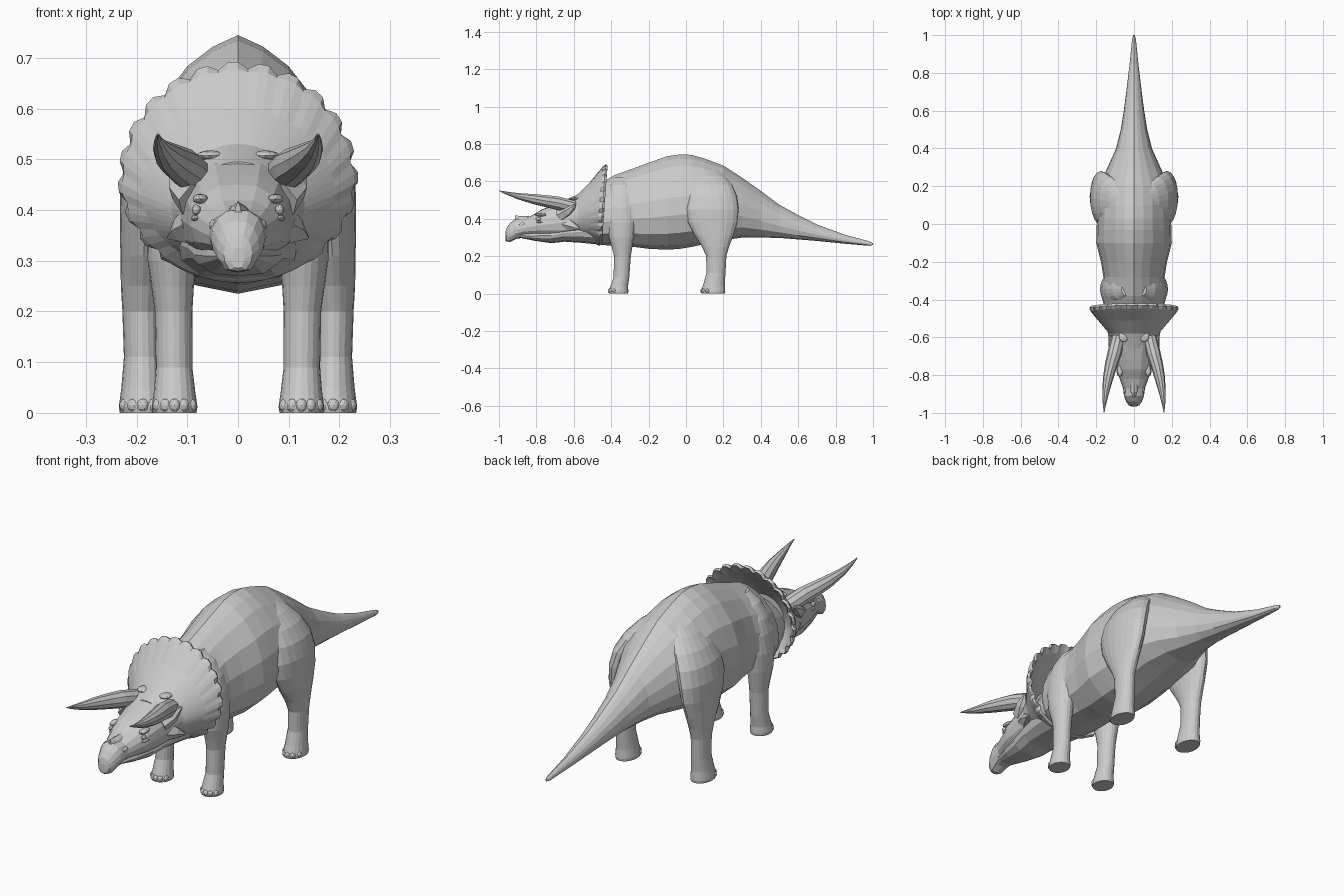
import bpy, bmesh
from math import sin, cos, pi, radians
from mathutils import Vector, Matrix


def finish(name, bm, mirror=False):
    bmesh.ops.recalc_face_normals(bm, faces=bm.faces)
    mesh = bpy.data.meshes.new(name)
    bm.to_mesh(mesh)
    bm.free()
    ob = bpy.data.objects.new(name, mesh)
    bpy.context.collection.objects.link(ob)
    if mirror:
        mod = ob.modifiers.new("mirror", 'MIRROR')
        mod.use_mirror_merge = False
    return ob


def loft(name, rings, mirror=False):
    """Skin a series of equal closed rings and cap both ends."""
    bm = bmesh.new()
    loops = [[bm.verts.new(p) for p in ring] for ring in rings]
    n = len(loops[0])
    for a, b in zip(loops, loops[1:]):
        for i in range(n):
            j = (i + 1) % n
            bm.faces.new((a[i], a[j], b[j], b[i]))
    bm.faces.new(loops[0])
    bm.faces.new(loops[-1])
    return finish(name, bm, mirror)


def profile_loft(name, half, sections):
    """Loft a symmetric half profile through (y, top, bottom, half width)."""
    full = half + [(-u, v) for u, v in half[-2:0:-1]]
    return loft(name, [[(u * w, y, bot + v * (top - bot)) for u, v in full]
                       for y, top, bot, w in sections])


def tube(name, path, sides=10):
    """Mirrored tapering tube along (x, y, z, radius)."""
    pts = [Vector(p[:3]) for p in path]
    rings = []
    for i, p in enumerate(path):
        d = pts[min(i + 1, len(pts) - 1)] - pts[max(i - 1, 0)]
        q = d.to_track_quat('Z', 'Y')
        rings.append([pts[i] + q @ Vector((p[3] * cos(2 * pi * k / sides),
                                           p[3] * sin(2 * pi * k / sides), 0))
                      for k in range(sides)])
    return loft(name, rings, True)


def blobs(name, items, mirror=True):
    """Small ellipsoids given as (centre, radii)."""
    bm = bmesh.new()
    for c, r in items:
        m = Matrix.Translation(c) @ Matrix.Diagonal((*r, 1))
        bmesh.ops.create_icosphere(bm, subdivisions=2, radius=1, matrix=m)
    return finish(name, bm, mirror)


# Body and tail, with a ridge along the spine
body_half = [(0, 1), (.25, .955), (.5, .88), (.8, .73), (.96, .55), (1, .36),
             (.87, .17), (.5, .04), (0, 0)]
profile_loft("body_and_tail", body_half, [
    (-.60, .47, .285, .10), (-.47, .54, .265, .13), (-.44, .60, .26, .158),
    (-.38, .635, .255, .172), (-.28, .67, .25, .162), (-.20, .70, .24, .175),
    (-.10, .735, .235, .20), (-.03, .745, .24, .198), (.03, .742, .25, .196),
    (.10, .722, .265, .197), (.20, .685, .285, .185), (.30, .62, .30, .14),
    (.40, .55, .30, .095), (.50, .475, .298, .070), (.60, .42, .29, .054),
    (.70, .37, .282, .041), (.85, .315, .267, .023), (.98, .28, .256, .010),
    (1.0, .27, .26, .004)])

# Skull with hooked beak, and lower jaw
head_half = [(0, 1), (.4, .985), (.75, .86), (.95, .66), (1, .46), (.92, .26),
             (.6, .05), (0, 0)]
profile_loft("skull", head_half, [
    (-.966, .325, .285, .012), (-.96, .350, .279, .028), (-.94, .378, .277, .042),
    (-.91, .400, .292, .053), (-.87, .400, .308, .058), (-.82, .420, .306, .076),
    (-.77, .450, .298, .093), (-.72, .470, .290, .101), (-.65, .495, .285, .112),
    (-.58, .505, .290, .120)])
profile_loft("lower_jaw", head_half, [
    (-.93, .315, .292, .022), (-.88, .325, .297, .042), (-.81, .34, .283, .064),
    (-.72, .36, .270, .084), (-.65, .38, .278, .098), (-.56, .40, .272, .112),
    (-.46, .40, .262, .125)])

# Frill: flared shell with a scalloped rim and hollow back
N = 72
frill = []
for cz, r, y, wide, scallop in [
        (.395, .10, -.66, 1, 0), (.405, .125, -.58, 1.05, 0), (.43, .17, -.51, 1.12, 0),
        (.452, .224, -.463, 1.02, .3), (.455, .233, -.447, 1, 1), (.455, .227, -.436, 1, 1),
        (.45, .20, -.458, 1.05, 0), (.43, .155, -.50, 1.12, 0), (.41, .10, -.56, 1, 0)]:
    ring = []
    for k in range(N):
        a = 2 * pi * k / N
        rr = r * (1 - .15 * max(0, -cos(a)) ** 1.3)
        if cos(a) > -.75:
            rr += scallop * (-.009 if k % 3 == 1 else .004)
        lean = .016 * cos(a) * (1 if r > .19 else 0)
        ring.append((wide * rr * sin(a), y + lean, cz + rr * cos(a)))
    frill.append(ring)
loft("frill", frill)

# Brow horns, nose horn and cheek spikes
tube("brow_horn", [(.083, -.60, .462, .037), (.105, -.69, .485, .037),
                   (.122, -.75, .495, .033), (.138, -.82, .507, .027),
                   (.151, -.90, .522, .017), (.157, -.96, .538, .008),
                   (.158, -.998, .55, .002)])
profile_loft("nose_horn", [(0, 1), (.5, .7), (1, 0), (0, -.2)], [
    (-.915, .418, .385, .008), (-.89, .416, .385, .025), (-.84, .414, .395, .03)])
tube("cheek_spike", [(.08, -.63, .37, .045), (.112, -.60, .36, .026), (.138, -.57, .345, .003)], 6)
tube("horn_base_fin", [(.085, -.67, .42, .038), (.112, -.63, .445, .028), (.132, -.59, .475, .004)], 6)

# Eyes, brows, nostrils and frill knobs
blobs("eye", [((.082, -.79, .400), (.009, .014, .011))])
blobs("face_ridges", [((.074, -.775, .422), (.016, .032, .010)),
                      ((.082, -.775, .384), (.011, .028, .007)),
                      ((.047, -.875, .370), (.010, .020, .012)),
                      ((.055, -.595, .508), (.026, .030, .010))])


# Legs: lofted ellipses (z, x, y, rx, ry)
def leg(name, rows, toe_r):
    n = 20
    loft(name, [[(x + rx * cos(2 * pi * k / n), y + ry * sin(2 * pi * k / n), z)
                 for k in range(n)] for z, x, y, rx, ry in rows], True)
    _, x, y, rx, ry = rows[1]
    toes = []
    for deg in (-150, -118, -90, -62, -30):
        a = radians(deg)
        toes.append(((x + rx * .82 * cos(a), y + ry * .86 * sin(a), .0145),
                     (toe_r, toe_r, .014)))
    blobs(name + "_toes", toes)


leg("front_leg", [
    (0, .125, -.361, .043, .051), (.012, .125, -.361, .045, .053),
    (.04, .125, -.357, .041, .047), (.09, .126, -.345, .036, .042),
    (.20, .127, -.340, .037, .045), (.25, .129, -.342, .042, .055),
    (.30, .130, -.345, .048, .067), (.38, .128, -.345, .052, .078),
    (.46, .117, -.345, .053, .080), (.52, .100, -.345, .051, .074),
    (.58, .070, -.345, .044, .060), (.62, .040, -.345, .026, .035)], .012)
leg("hind_leg", [
    (0, .188, .145, .045, .063), (.012, .188, .145, .047, .065),
    (.05, .188, .150, .042, .057), (.11, .188, .160, .037, .051),
    (.20, .190, .162, .038, .054), (.25, .189, .158, .042, .072),
    (.31, .186, .150, .046, .103), (.38, .182, .143, .051, .132),
    (.45, .175, .138, .057, .143), (.52, .156, .135, .060, .137),
    (.58, .124, .130, .058, .118), (.63, .085, .120, .050, .090),
    (.67, .045, .110, .034, .055)], .013)
